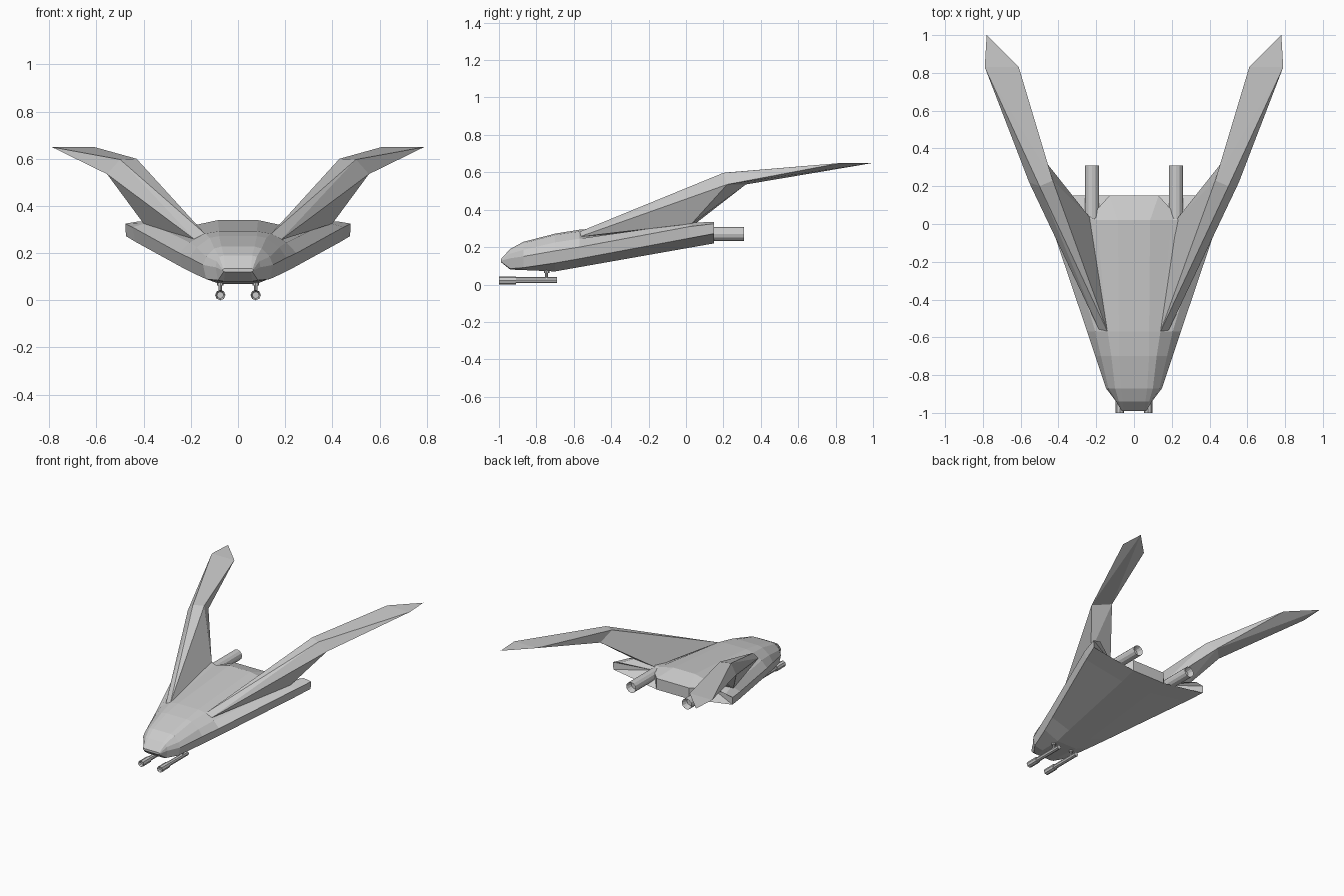
import bpy, bmesh, math
from mathutils import Matrix, Vector

if "Cube" in bpy.data.objects:
    bpy.data.objects.remove(bpy.data.objects["Cube"])


def finish(bm, name):
    bmesh.ops.recalc_face_normals(bm, faces=bm.faces)
    me = bpy.data.meshes.new(name)
    bm.to_mesh(me)
    bm.free()
    ob = bpy.data.objects.new(name, me)
    bpy.context.collection.objects.link(ob)
    return ob


def rod(bm, p, q, r, sides, bore=0):
    # cylinder from p to q, optionally bored at the q end
    p, q = Vector(p), Vector(q)
    d = q - p
    m = Matrix.Translation((p + q) / 2) @ d.to_track_quat('Z', 'Y').to_matrix().to_4x4()
    vs = bmesh.ops.create_cone(bm, cap_ends=True, segments=sides, radius1=r,
                               radius2=r, depth=d.length, matrix=m)['verts']
    if bore:
        cap = max({f for v in vs for f in v.link_faces},
                  key=lambda f: (f.calc_center_median() - p).dot(d))
        bmesh.ops.inset_region(bm, faces=[cap], thickness=r * 0.35)
        bmesh.ops.translate(bm, verts=cap.verts, vec=-d.normalized() * bore)


# Hull: half sections (y, then x,z from bottom around to top), mirrored
RINGS = [
    (-0.99, .055, .12, .06, .122, .065, .127, .065, .13, .062, .133, .055, .135),
    (-0.94, .06, .08, .085, .085, .095, .14, .09, .165, .08, .185, .06, .19),
    (-0.87, .07, .077, .135, .09, .148, .15, .135, .185, .1, .22, .07, .228),
    (-0.70, .08, .07, .19, .115, .205, .18, .175, .225, .12, .265, .08, .272),
    (-0.57, .09, .093, .235, .138, .248, .20, .205, .245, .14, .283, .08, .293),
    (0.02, .12, .197, .435, .248, .447, .31, .38, .33, .20, .315, .085, .34),
    (0.15, .13, .22, .475, .272, .478, .325, .42, .335, .23, .29, .13, .30),
]
bm = bmesh.new()
loops = []
for ring in RINGS:
    y, pts = ring[0], list(zip(ring[1::2], ring[2::2]))
    full = pts + [(-x, z) for x, z in reversed(pts)]
    loops.append([bm.verts.new((x, y, z)) for x, z in full])
n = len(loops[0])
for a, b in zip(loops, loops[1:]):
    for i in range(n):
        bm.faces.new((a[i], a[(i + 1) % n], b[(i + 1) % n], b[i]))
bm.faces.new(loops[0])
# rear face, notched forward around the engines
r = loops[-1]
for i in (4, 7):
    r[i].co.y = 0.04
for h in (r[:6], r[:5:-1]):
    b, e, u, v, s, t = h
    for f in ((b, e, s), (e, u, s), (u, v, s), (b, s, t)):
        bm.faces.new(f)
bm.faces.new((r[0], r[5], r[6], r[11]))
finish(bm, "hull")

# Raised wings: inner and outer convex panels
ROOT = [(.14, -.57, .282), (.18, -.57, .255), (.40, .03, .325), (.23, .03, .31)]
KNEE = [(.43, .23, .60), (.50, .20, .597), (.555, .22, .535), (.46, .32, .535)]
TIP = [(.61, .83, .65), (.79, .83, .65), (.78, 1.0, .65), (.69, .83, .638)]
for side, s in (("right", 1), ("left", -1)):
    for part, pts in (("inner", ROOT + KNEE), ("outer", KNEE + TIP)):
        bm = bmesh.new()
        for x, y, z in pts:
            bm.verts.new((s * x, y, z))
        bmesh.ops.convex_hull(bm, input=bm.verts)
        finish(bm, f"{side}_{part}_wing")

    # Engine tubes
    bm = bmesh.new()
    rod(bm, (s * .222, -.05, .27), (s * .222, .31, .27), .038, 12, .04)
    finish(bm, f"{side}_engine")

    # Chin cannon with muzzle sleeve and strut
    bm = bmesh.new()
    x = s * .075
    rod(bm, (x, -.69, .023), (x, -.93, .023), .016, 8)
    rod(bm, (x, -.91, .022), (x, -1, .022), .022, 8, .02)
    rod(bm, (x, -.745, .03), (x, -.745, .09), .008, 8)
    rod(bm, (x, -.745, .062), (x, -.745, .09), .014, 8)
    finish(bm, f"{side}_cannon")
